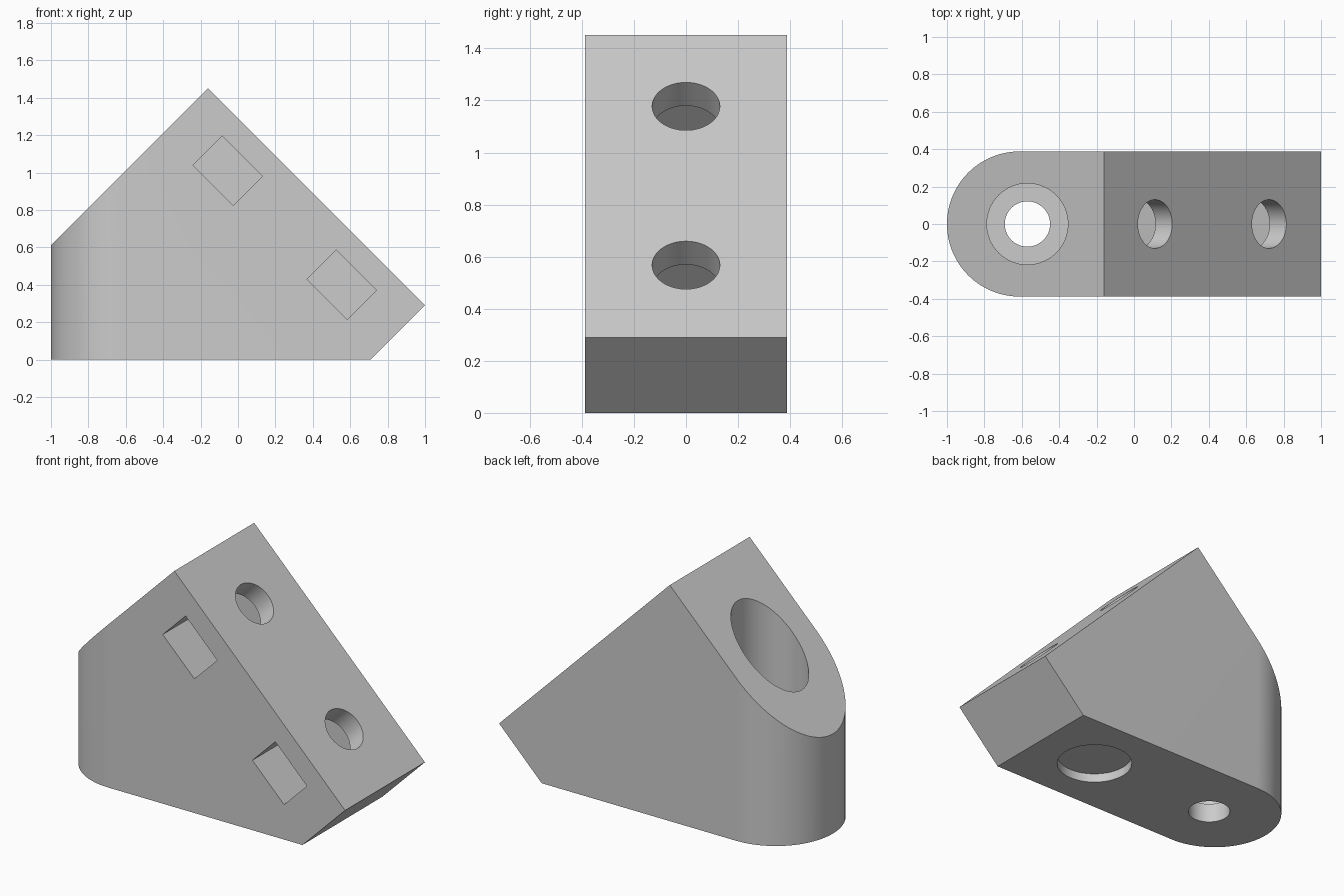
import bpy, bmesh, math
from mathutils import Vector, Matrix

if "Cube" in bpy.data.objects:
    bpy.data.objects.remove(bpy.data.objects["Cube"])

HALF = 0.388            # half the bracket's depth, also its end radius
SLANT = Vector((1, 0, 1)).normalized()   # outward normal of the mounting face

grey = bpy.data.materials.new("plain grey")
grey.use_nodes = True
COLOR = (0.6, 0.6, 0.6, 1)
grey.diffuse_color = COLOR
grey.node_tree.nodes["Principled BSDF"].inputs["Base Color"].default_value = COLOR


def make_object(name, bm):
    bmesh.ops.recalc_face_normals(bm, faces=bm.faces)
    mesh = bpy.data.meshes.new(name)
    bm.to_mesh(mesh)
    bm.free()
    mesh.materials.append(grey)
    obj = bpy.data.objects.new(name, mesh)
    bpy.context.collection.objects.link(obj)
    return obj


def cylinder(name, radius, start, end):
    start, end = Vector(start), Vector(end)
    axis = end - start
    turn = axis.to_track_quat("Z", "Y").to_matrix().to_4x4()
    bm = bmesh.new()
    bmesh.ops.create_cone(bm, cap_ends=True, segments=64, radius1=radius,
                          radius2=radius, depth=axis.length,
                          matrix=Matrix.Translation((start + end) / 2) @ turn)
    return make_object(name, bm)


# Body: outline with one round end, extruded up and trimmed by sloping planes
bm = bmesh.new()
outline = [(1.0, -HALF), (1.0, HALF)]
for i in range(49):
    a = math.pi / 2 + math.pi * i / 48
    outline.append((HALF - 1 + HALF * math.cos(a), HALF * math.sin(a)))
base = bm.faces.new([bm.verts.new((x, y, 0)) for x, y in outline])
walls = bmesh.ops.extrude_face_region(bm, geom=[base])
bmesh.ops.translate(bm, vec=(0, 0, 2),
                    verts=[v for v in walls["geom"] if isinstance(v, bmesh.types.BMVert)])
for point, normal in (((1, 0, 0.29), (1, 0, 1)),
                      ((-1, 0, 0.613), (-1, 0, 1)),
                      ((0.71, 0, 0), (1, 0, -1))):
    cut = bmesh.ops.bisect_plane(bm, geom=bm.verts[:] + bm.edges[:] + bm.faces[:],
                                 plane_co=point, plane_no=normal, clear_outer=True)
    rim = [e for e in cut["geom_cut"] if isinstance(e, bmesh.types.BMEdge)]
    bmesh.ops.holes_fill(bm, edges=rim)
body = make_object("angle_bracket", bm)

# Vertical screw hole with counterbore, and the shallow recess underneath
cutters = [
    cylinder("screw_hole_cutter", 0.121, (-0.57, 0, -0.2), (-0.57, 0, 0.4)),
    cylinder("counterbore_cutter", 0.217, (-0.57, 0, 0.12), (-0.57, 0, 1.8)),
    cylinder("base_recess_cutter", 0.217, (0.3, 0, -0.2), (0.3, 0, 0.055)),
]

# Two bolt holes through the mounting face, each meeting a nut slot from the front
SLOT_END = 0.15
for label, x, z in (("upper", -0.055, 1.01), ("lower", 0.555, 0.4)):
    centre = Vector((x, 0, z))
    cutters.append(cylinder(label + "_bolt_cutter", 0.13, centre, centre + SLANT * 0.5))
    bm = bmesh.new()
    front = -HALF - 0.2
    place = (Matrix.Translation((x, (front + SLOT_END) / 2, z))
             @ Matrix.Rotation(math.pi / 4, 4, "Y")
             @ Matrix.Diagonal((0.304, SLOT_END - front, 0.22, 1)))
    bmesh.ops.create_cube(bm, size=1, matrix=place)
    cutters.append(make_object(label + "_nut_slot_cutter", bm))

# Cut everything out, then drop the cutters
for cutter in cutters:
    cutter.hide_render = True
    mod = body.modifiers.new(cutter.name, "BOOLEAN")
    mod.operation = "DIFFERENCE"
    mod.solver = "EXACT"
    mod.object = cutter
bpy.ops.object.select_all(action="DESELECT")
body.select_set(True)
bpy.context.view_layer.objects.active = body
for mod in body.modifiers[:]:
    bpy.ops.object.modifier_apply(modifier=mod.name)
for cutter in cutters:
    bpy.data.objects.remove(cutter)
bpy.ops.object.shade_smooth_by_angle(angle=math.radians(30))
